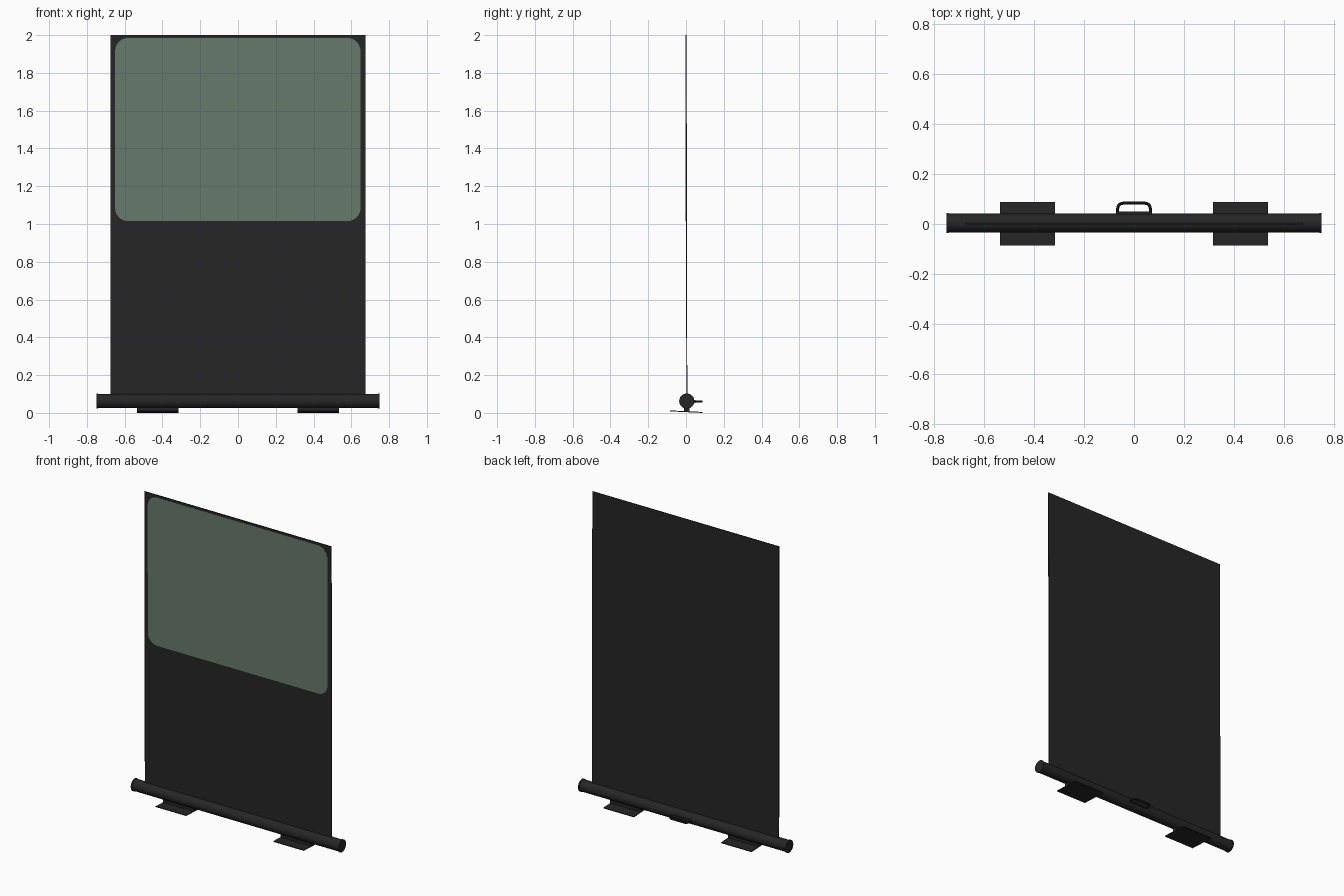
import bpy, bmesh, math

if "Cube" in bpy.data.objects:
    bpy.data.objects.remove(bpy.data.objects["Cube"])


def material(name, color):
    m = bpy.data.materials.new(name)
    m.diffuse_color = (*color, 1.0)
    m.use_nodes = True
    m.node_tree.nodes["Principled BSDF"].inputs["Base Color"].default_value = m.diffuse_color
    return m


BLACK = material("matte black", (0.019, 0.019, 0.019))
GREEN = material("grey green", (0.138, 0.195, 0.148))


def finish(name, bm, mat):
    bmesh.ops.recalc_face_normals(bm, faces=bm.faces)
    me = bpy.data.meshes.new(name)
    bm.to_mesh(me)
    bm.free()
    me.materials.append(mat)
    ob = bpy.data.objects.new(name, me)
    bpy.context.collection.objects.link(ob)
    return ob


def prism(name, pts, offset, mat):
    """Extrude a closed outline of 3D points along an offset."""
    bm = bmesh.new()
    face = bm.faces.new([bm.verts.new(p) for p in pts])
    ext = bmesh.ops.extrude_face_region(bm, geom=[face])
    moved = [v for v in ext["geom"] if isinstance(v, bmesh.types.BMVert)]
    bmesh.ops.translate(bm, vec=offset, verts=moved)
    return finish(name, bm, mat)


def box(name, x0, x1, y0, y1, z0, z1, mat):
    pts = [(x0, y0, z0), (x1, y0, z0), (x1, y1, z0), (x0, y1, z0)]
    return prism(name, pts, (0, 0, z1 - z0), mat)


def x_cylinder(name, x0, x1, r, y, z):
    bpy.ops.mesh.primitive_cylinder_add(
        vertices=48, radius=r, depth=x1 - x0,
        location=((x0 + x1) / 2, y, z), rotation=(0, math.pi / 2, 0))
    ob = bpy.context.object
    ob.name = name
    ob.data.materials.append(BLACK)
    bpy.ops.object.shade_smooth_by_angle()
    return ob


def rounded(hw, hh, r, n=8):
    """Rounded rectangle outline."""
    pts = []
    for i, (sx, sy) in enumerate([(1, 1), (-1, 1), (-1, -1), (1, -1)]):
        for k in range(n + 1):
            a = math.pi / 2 * (i + k / n)
            pts.append((sx * (hw - r) + r * math.cos(a),
                        sy * (hh - r) + r * math.sin(a)))
    return pts


# Tall backing sheet, leaning very slightly
prism("screen_sheet",
      [(-0.675, 0.002, 0.07), (-0.675, 0.007, 0.07),
       (-0.675, 0.003, 2.0), (-0.675, -0.002, 2.0)],
      (1.35, 0, 0), BLACK)

# Soft-cornered viewing area on the front
area = []
for u, w in rounded(0.655, 0.485, 0.065):
    u *= 1 - 0.015 * abs(w / 0.485) ** 4
    z = 1.5 + w
    area.append((u - 0.001, -0.0035 + 0.004 * (2.0 - z) / 1.93, z))
prism("viewing_area", area, (0, 0.004, 0), GREEN)

# Roll housing with end caps
TY, TZ = 0.004, 0.0625
x_cylinder("roll_housing", -0.744, 0.744, 0.037, TY, TZ)
for side, x in (("left", -0.75), ("right", 0.742)):
    x_cylinder(side + "_end_cap", x, x + 0.008, 0.040, TY, TZ)

# Feet: slightly tilted plates with mounting blocks
for side, x in (("left", -0.535), ("right", 0.315)):
    prism(side + "_foot",
          [(x, -0.086, 0.008), (x, 0.088, 0.0),
           (x, 0.088, 0.005), (x, -0.086, 0.013)],
          (0.22, 0, 0), BLACK)
    box(side + "_foot_mount", x, x + 0.22, -0.010, 0.018, 0.006, 0.032, BLACK)

# Carrying handle on the back
box("handle_base", -0.07, 0.07, 0.034, 0.049, 0.053, 0.067, BLACK)
path = [(-0.065, 0.04)]
for cx, start in ((-0.045, math.pi), (0.045, math.pi / 2)):
    for k in range(7):
        a = start - math.pi / 2 * k / 6
        path.append((cx + 0.02 * math.cos(a), 0.063 + 0.02 * math.sin(a)))
path.append((0.065, 0.04))
cu = bpy.data.curves.new("handle_grip", "CURVE")
cu.dimensions = "3D"
cu.bevel_depth = 0.006
cu.bevel_resolution = 3
sp = cu.splines.new("POLY")
sp.points.add(len(path) - 1)
for p, (x, y) in zip(sp.points, path):
    p.co = (x, y, 0.06, 1)
cu.materials.append(BLACK)
grip = bpy.data.objects.new("handle_grip", cu)
bpy.context.collection.objects.link(grip)
bpy.ops.object.select_all(action="DESELECT")
grip.select_set(True)
bpy.context.view_layer.objects.active = grip
bpy.ops.object.convert(target="MESH")
bpy.ops.object.shade_smooth_by_angle()
